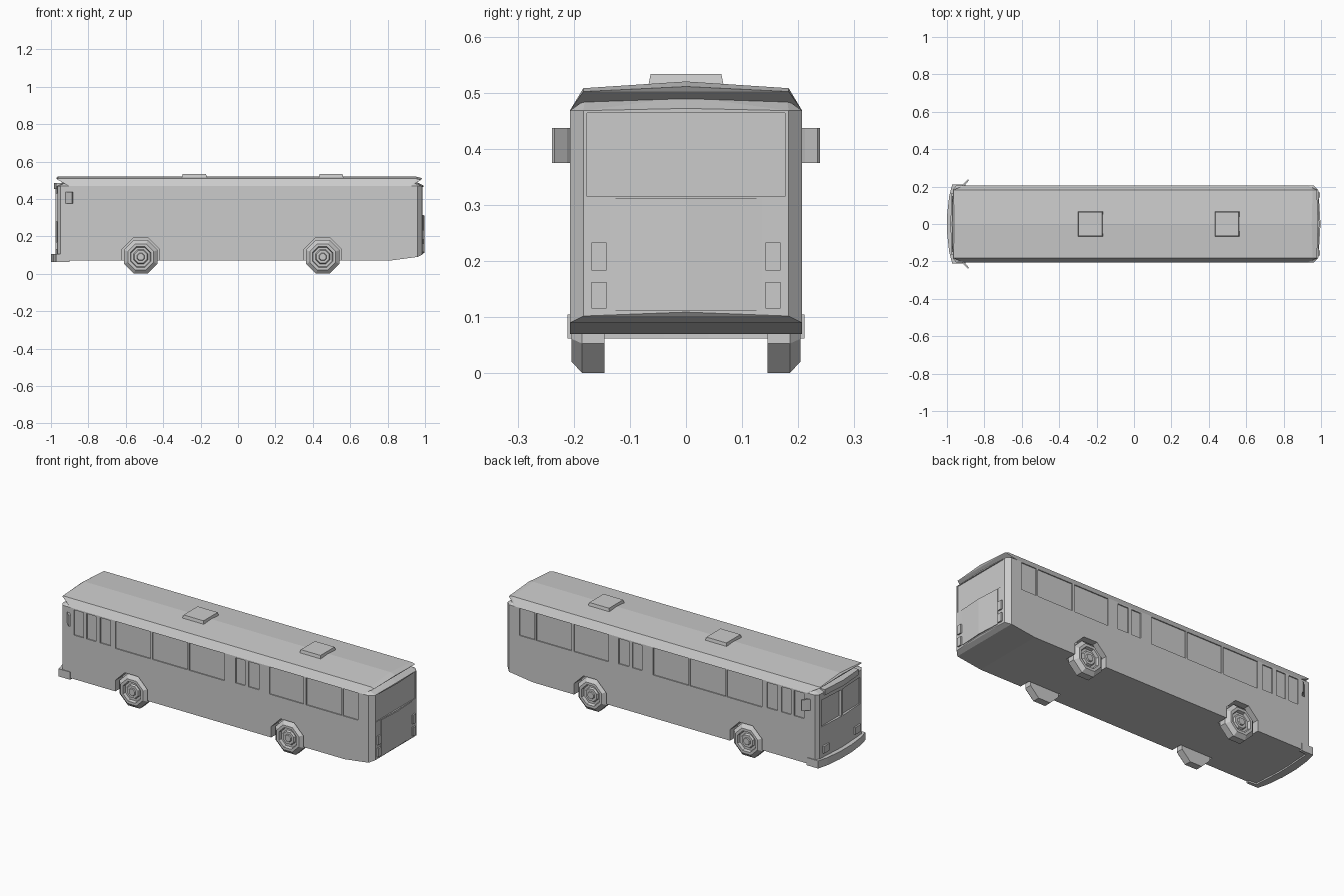
import bpy, bmesh, math
from mathutils import Matrix, Vector

if "Cube" in bpy.data.objects:
    bpy.data.objects.remove(bpy.data.objects["Cube"])


def finish(bm, name):
    bmesh.ops.recalc_face_normals(bm, faces=bm.faces)
    mesh = bpy.data.meshes.new(name)
    bm.to_mesh(mesh)
    bm.free()
    ob = bpy.data.objects.new(name, mesh)
    bpy.context.collection.objects.link(ob)
    return ob


def hull(name, pts):
    bm = bmesh.new()
    for p in pts:
        bm.verts.new(p)
    res = bmesh.ops.convex_hull(bm, input=bm.verts)
    junk = [g for g in res["geom_interior"] if isinstance(g, bmesh.types.BMVert)]
    bmesh.ops.delete(bm, geom=junk, context="VERTS")
    bmesh.ops.dissolve_limit(bm, angle_limit=0.01, verts=bm.verts, edges=bm.edges)
    return finish(bm, name)


def add_box(bm, x, y, z):
    m = Matrix.Translation([(a + b) / 2 for a, b in (x, y, z)]) @ \
        Matrix.Diagonal([abs(b - a) for a, b in (x, y, z)] + [1])
    bmesh.ops.create_cube(bm, size=1, matrix=m)


def box(name, x, y, z):
    bm = bmesh.new()
    add_box(bm, x, y, z)
    return finish(bm, name)


def prism(name, pts, z0, z1):
    bm = bmesh.new()
    f = bm.faces.new([bm.verts.new((x, y, z0)) for x, y in pts])
    r = bmesh.ops.extrude_face_region(bm, geom=[f])
    vs = [g for g in r["geom"] if isinstance(g, bmesh.types.BMVert)]
    bmesh.ops.translate(bm, verts=vs, vec=(0, 0, z1 - z0))
    return finish(bm, name)


def both(pts):
    return list(pts) + [(p[0], -p[1], *p[2:]) for p in pts]


WHEELS = (-0.52, 0.453)
HUB_Z = 0.09

# body shell: wrapped front and rear, rising tail, top tapering under the roof
body = hull("body", both([
    (-0.95, 0.207, 0.07), (-0.965, 0.188, 0.07), (-0.976, 0, 0.07),
    (-0.95, 0.207, 0.468), (-0.965, 0.188, 0.468), (-0.976, 0, 0.472),
    (0.81, 0.207, 0.07), (0.96, 0.207, 0.09), (0.985, 0.183, 0.102), (0.991, 0, 0.109),
    (0.96, 0.207, 0.468), (0.985, 0.183, 0.468), (0.991, 0, 0.472),
    (0.94, 0.18, 0.487), (0.95, 0, 0.493), (-0.92, 0.18, 0.487), (-0.93, 0, 0.493)]))

# roof cap overhanging both ends
hull("roof", both([
    (-0.90, 0.207, 0.468), (0.925, 0.207, 0.468),
    (-0.968, 0.183, 0.504), (0.978, 0.183, 0.502),
    (-0.965, 0.183, 0.508), (0.955, 0.183, 0.508),
    (-0.972, 0, 0.513), (0.984, 0, 0.511),
    (-0.962, 0, 0.52), (0.95, 0, 0.52)]))

# recess cutters: side windows, door panes, windscreen, rear window, wheel arches
bm = bmesh.new()
windows = [(-0.62, -0.40), (-0.39, -0.17), (-0.16, 0.06),
           (0.34, 0.555), (0.57, 0.79), (0.80, 0.895)]
panes = [(-0.88, -0.82), (-0.80, -0.74), (-0.715, -0.65), (0.13, 0.19), (0.21, 0.275)]
for s in (-1, 1):
    for x in windows:
        add_box(bm, x, (s * 0.201, s * 0.25), (0.312, 0.465))
    for x in panes:
        add_box(bm, x, (s * 0.201, s * 0.25), (0.318, 0.46))
    add_box(bm, (-1.1, -0.96), (s * 0.008, s * 0.172), (0.28, 0.43))
    for x in WHEELS:
        m = Matrix.Translation((x, s * 0.192, HUB_Z)) @ Matrix.Rotation(math.pi / 2, 4, "X") \
            @ Matrix.Rotation(math.pi / 8, 4, "Z")
        bmesh.ops.create_cone(bm, cap_ends=True, segments=8, radius1=0.109,
                              radius2=0.109, depth=0.10, matrix=m)
add_box(bm, (0.982, 1.1), (-0.176, 0.176), (0.315, 0.464))
cutter = finish(bm, "recess_cutter")
cutter.hide_render = True
mod = body.modifiers.new("recesses", "BOOLEAN")
mod.object = cutter
mod.operation = "DIFFERENCE"
mod.solver = "EXACT"
bpy.context.view_layer.update()
cut_mesh = bpy.data.meshes.new_from_object(
    body.evaluated_get(bpy.context.evaluated_depsgraph_get()))
body.modifiers.clear()
body.data = cut_mesh
bpy.data.objects.remove(cutter)


# eight-sided wheels, turned from a radius / depth profile
def wheel(name, x, s):
    profile = [(0.097, 0.145), (0.097, 0.185), (0.075, 0.204), (0.06, 0.204),
               (0.055, 0.188), (0.042, 0.188), (0.036, 0.198), (0.022, 0.198), (0.019, 0.204)]
    bm = bmesh.new()
    rings = []
    for r, y in profile:
        rings.append([bm.verts.new((x + r * math.cos(a), s * y, HUB_Z + r * math.sin(a)))
                      for a in (math.pi * (2 * i + 1) / 8 for i in range(8))])
    for a, b in zip(rings, rings[1:]):
        for i in range(8):
            j = (i + 1) % 8
            bm.faces.new((a[i], a[j], b[j], b[i]))
    bm.faces.new(rings[0])
    bm.faces.new(rings[-1])
    return finish(bm, name)


for s, side in ((-1, "near"), (1, "far")):
    for x, end in zip(WHEELS, ("front", "rear")):
        wheel(f"{end}_wheel_{side}", x, s)
    # mirrors angled off the front corners
    outline = [(-0.915, s * 0.20), (-0.90, s * 0.212), (-0.882, s * 0.234),
               (-0.888, s * 0.239), (-0.908, s * 0.220), (-0.922, s * 0.206)]
    prism(f"mirror_{side}", outline, 0.375, 0.437)
    # lamps
    box(f"headlight_{side}", (-0.977, -0.95), (s * 0.115, s * 0.165), (0.13, 0.17))
    for i, z in enumerate(((0.115, 0.163), (0.183, 0.233))):
        box(f"tail_light_{side}_{i}", (0.97, 0.994), (s * 0.142, s * 0.168), z)

# destination sign box above the windscreen
hull("sign_box", both([(-0.972, 0.15, 0.452), (-0.983, 0, 0.452), (-0.972, 0.15, 0.484),
                       (-0.983, 0, 0.484), (-0.93, 0.15, 0.452), (-0.93, 0.15, 0.484)]))

# wraparound front bumper
half = [(-0.90, 0.195), (-0.90, 0.211), (-0.972, 0.211), (-0.988, 0.15), (-0.999, 0.05)]
inner = [(-0.955, 0.04), (-0.945, 0.19)]
prism("front_bumper", half + [(x, -y) for x, y in reversed(half)]
      + [(x, -y) for x, y in reversed(inner)] + inner, 0.062, 0.105)

# engine cover on the rear
hull("engine_cover", both([(x, y, z) for z in (0.112, 0.312)
                           for x, y in ((0.97, 0.135), (0.989, 0.135), (0.997, 0))]))

# roof hatches
for i, (a, b) in enumerate(((-0.302, -0.165), (0.43, 0.565))):
    hull(f"roof_hatch_{i}", both([(a, 0.068, 0.508), (b, 0.068, 0.508),
                                  (a + 0.006, 0.063, 0.533), (b - 0.006, 0.063, 0.533)]))
